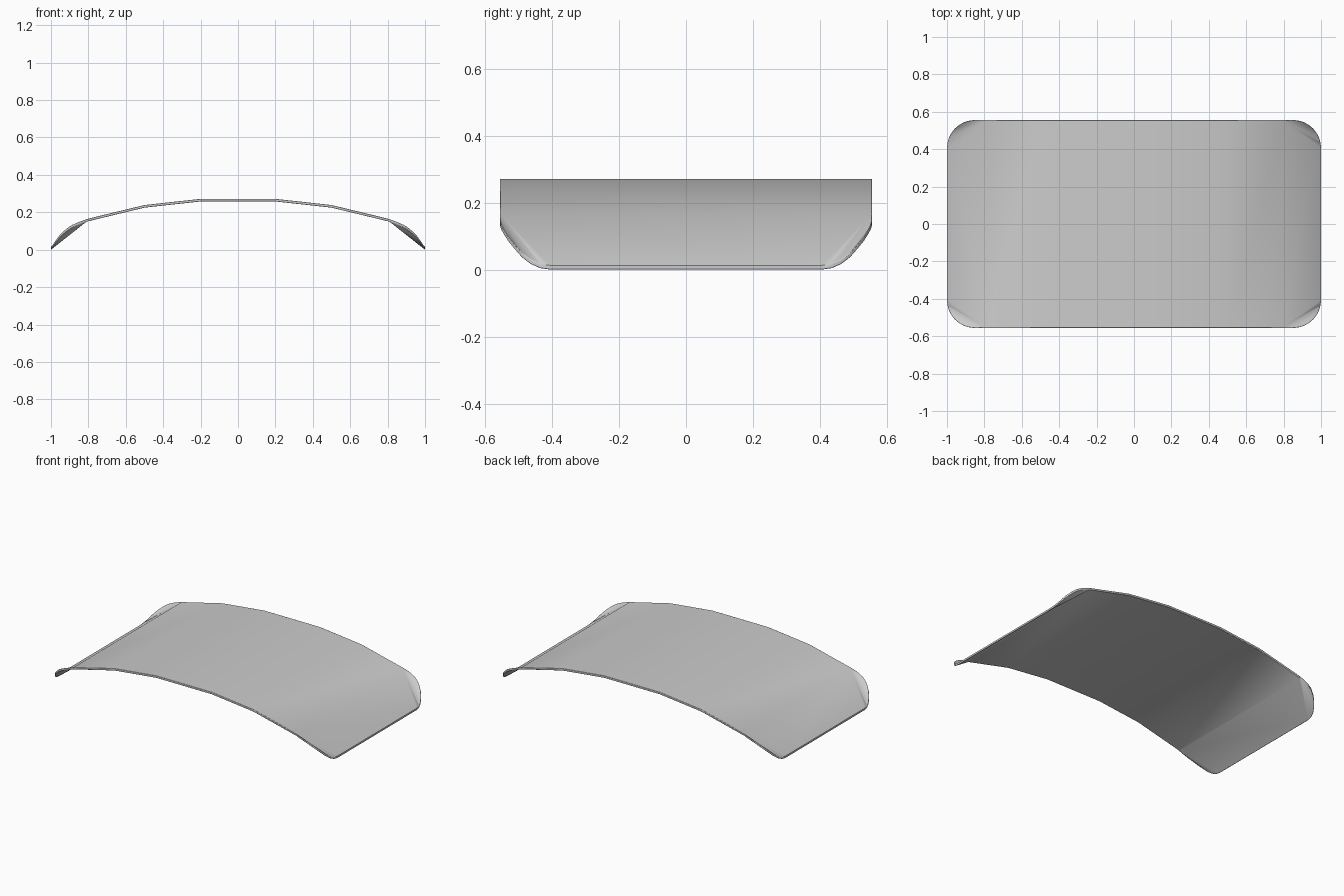
import bpy, bmesh, math

if "Cube" in bpy.data.objects:
    bpy.data.objects.remove(bpy.data.objects["Cube"])

HALF_W = 0.556      # half width in y
RADIUS = 0.15       # plan radius of the corners
THICK = 0.014
PROFILE = [(0, .26), (.2, .258), (.5, .225), (.81, .15), (.85, .136),
           (.9, .113), (.95, .071), (.98, .029), (1, 0)]


def height(x):
    x = min(abs(x), 1)
    for (x0, z0), (x1, z1) in zip(PROFILE, PROFILE[1:]):
        if x <= x1:
            return z0 + (z1 - z0) * (x - x0) / (x1 - x0)
    return 0


bm = bmesh.new()


def vert(x, y):
    return bm.verts.new((x, y, height(x) + THICK))


# Arched main strip, with flat facets between the ribs
ribs = [(vert(x, -HALF_W), vert(x, HALF_W)) for x in (-.81, -.5, -.2, .2, .5, .81)]
for a, b in zip(ribs, ribs[1:]):
    bm.faces.new((a[0], b[0], b[1], a[1]))

# Drooping ends with rounded corners rising above the flat end facet
for side, rib in ((-1, ribs[0]), (1, ribs[-1])):
    tips = []
    for k, sy in ((0, -1), (1, 1)):
        arc = []
        for i in range(9):
            t = math.radians(90 * (1 - i / 8))
            arc.append(vert(side * (1 - RADIUS + RADIUS * math.cos(t)),
                            sy * (HALF_W - RADIUS + RADIUS * math.sin(t))))
        for p, q in zip(arc, arc[1:]):
            bm.faces.new((rib[k], p, q))
        tips.append(arc[-1])
    bm.faces.new((rib[0], tips[0], tips[1], rib[1]))
bmesh.ops.recalc_face_normals(bm, faces=bm.faces)

# Give the shell its thickness
geo = bmesh.ops.extrude_face_region(bm, geom=bm.faces[:], use_keep_orig=True)
for v in [g for g in geo["geom"] if isinstance(g, bmesh.types.BMVert)]:
    v.co.z -= THICK
bmesh.ops.recalc_face_normals(bm, faces=bm.faces)

mesh = bpy.data.meshes.new("curved_panel")
bm.to_mesh(mesh)
bm.free()
panel = bpy.data.objects.new("curved_panel", mesh)
bpy.context.collection.objects.link(panel)

# Softened rim
bevel = panel.modifiers.new("rim", "BEVEL")
bevel.width = 0.003
bevel.segments = 2
bevel.limit_method = 'ANGLE'
bevel.angle_limit = math.radians(60)

bpy.context.view_layer.objects.active = panel
panel.select_set(True)
bpy.ops.object.shade_smooth_by_angle(angle=math.radians(50))
